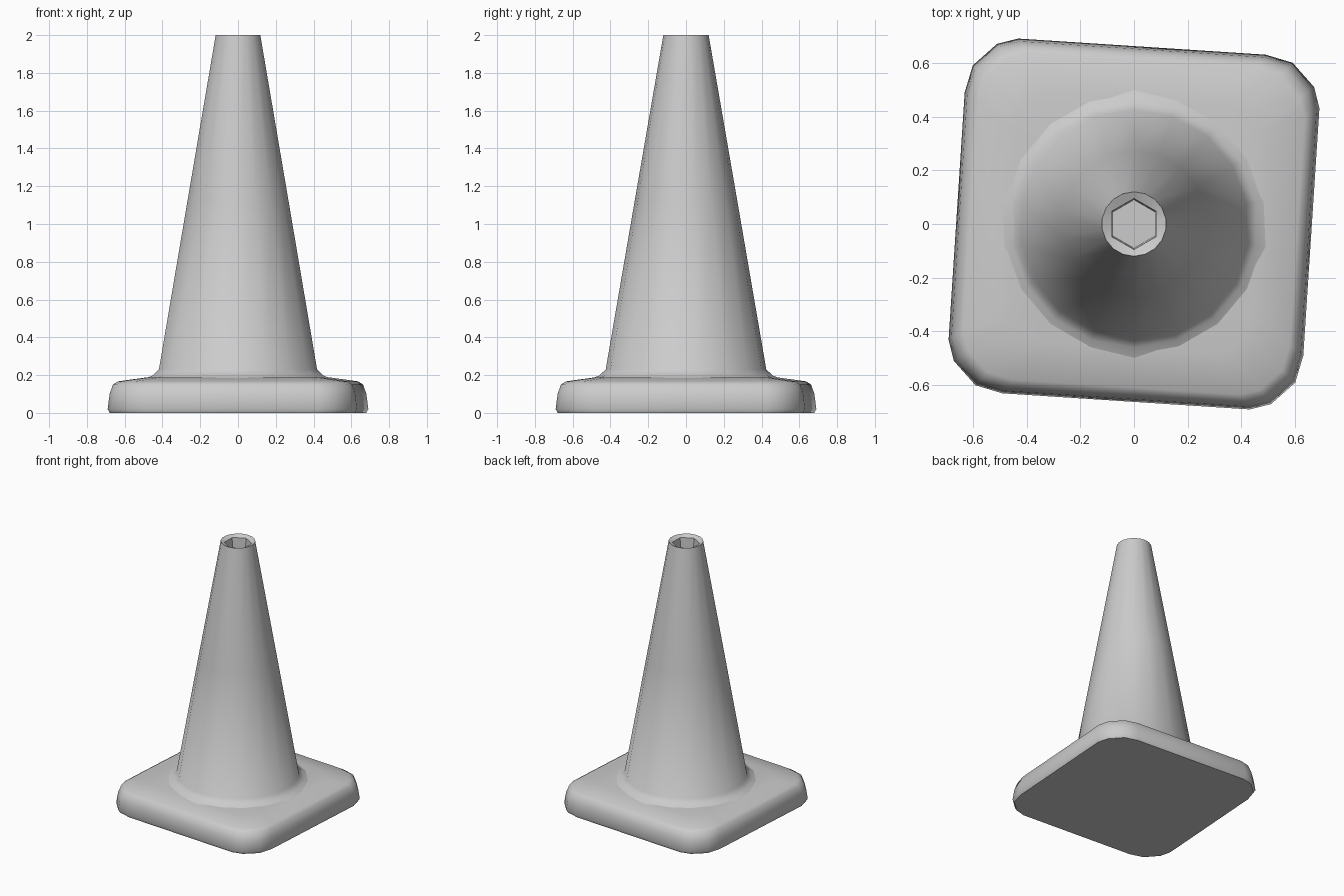
import bpy, bmesh, math

if "Cube" in bpy.data.objects:
    bpy.data.objects.remove(bpy.data.objects["Cube"])

rubber = bpy.data.materials.new("grey rubber")
rubber.diffuse_color = (0.6, 0.6, 0.6, 1)
rubber.use_nodes = True
rubber.node_tree.nodes["Principled BSDF"].inputs["Base Color"].default_value = rubber.diffuse_color


def loft(name, rings, angle):
    """Skin a stack of equal-length point rings and cap both ends."""
    bm = bmesh.new()
    loops = [[bm.verts.new(p) for p in ring] for ring in rings]
    n = len(loops[0])
    for a, b in zip(loops, loops[1:]):
        for i in range(n):
            j = (i + 1) % n
            bm.faces.new((a[i], a[j], b[j], b[i]))
    bm.faces.new(loops[0][::-1])
    bm.faces.new(loops[-1])
    bmesh.ops.recalc_face_normals(bm, faces=bm.faces)
    mesh = bpy.data.meshes.new(name)
    bm.to_mesh(mesh)
    bm.free()
    mesh.materials.append(rubber)
    obj = bpy.data.objects.new(name, mesh)
    bpy.context.collection.objects.link(obj)
    bpy.ops.object.select_all(action='DESELECT')
    obj.select_set(True)
    bpy.context.view_layer.objects.active = obj
    bpy.ops.object.shade_smooth_by_angle(angle=math.radians(angle))
    return obj


# Base: slightly turned square with rounded corners, one corner repeated four times
corner = [(0.69, 0.43), (0.67, 0.51), (0.59, 0.60), (0.49, 0.63)]
outline = []
for k in range(4):
    outline += corner
    corner = [(-y, x) for x, y in corner]
base_profile = [(0.985, 0.0), (1.0, 0.02), (0.985, 0.10), (0.96, 0.15),
                (0.92, 0.167), (0.70, 0.188)]
loft("base_plate", [[(x * s, y * s, z) for x, y in outline]
                    for s, z in base_profile], 50)

# Cone: flared foot, straight taper, lip and a hexagonal opening at the top
SIDES = 18


def ring(r, z, hexagonal=False):
    pts = []
    for i in range(SIDES):
        a = 2 * math.pi * i / SIDES
        k = 1.0
        if hexagonal:
            k = math.cos(math.pi / 6) / math.cos(a % (math.pi / 3) - math.pi / 6)
        t = a + math.pi / 2
        pts.append((r * k * math.cos(t), r * k * math.sin(t), z))
    return pts


cone_rings = [ring(0.52, 0.175), ring(0.46, 0.197), ring(0.425, 0.23),
              ring(0.272, 1.12), ring(0.12, 2.0),
              ring(0.095, 1.985, True), ring(0.09, 1.87, True)]
loft("cone_body", cone_rings, 50)
